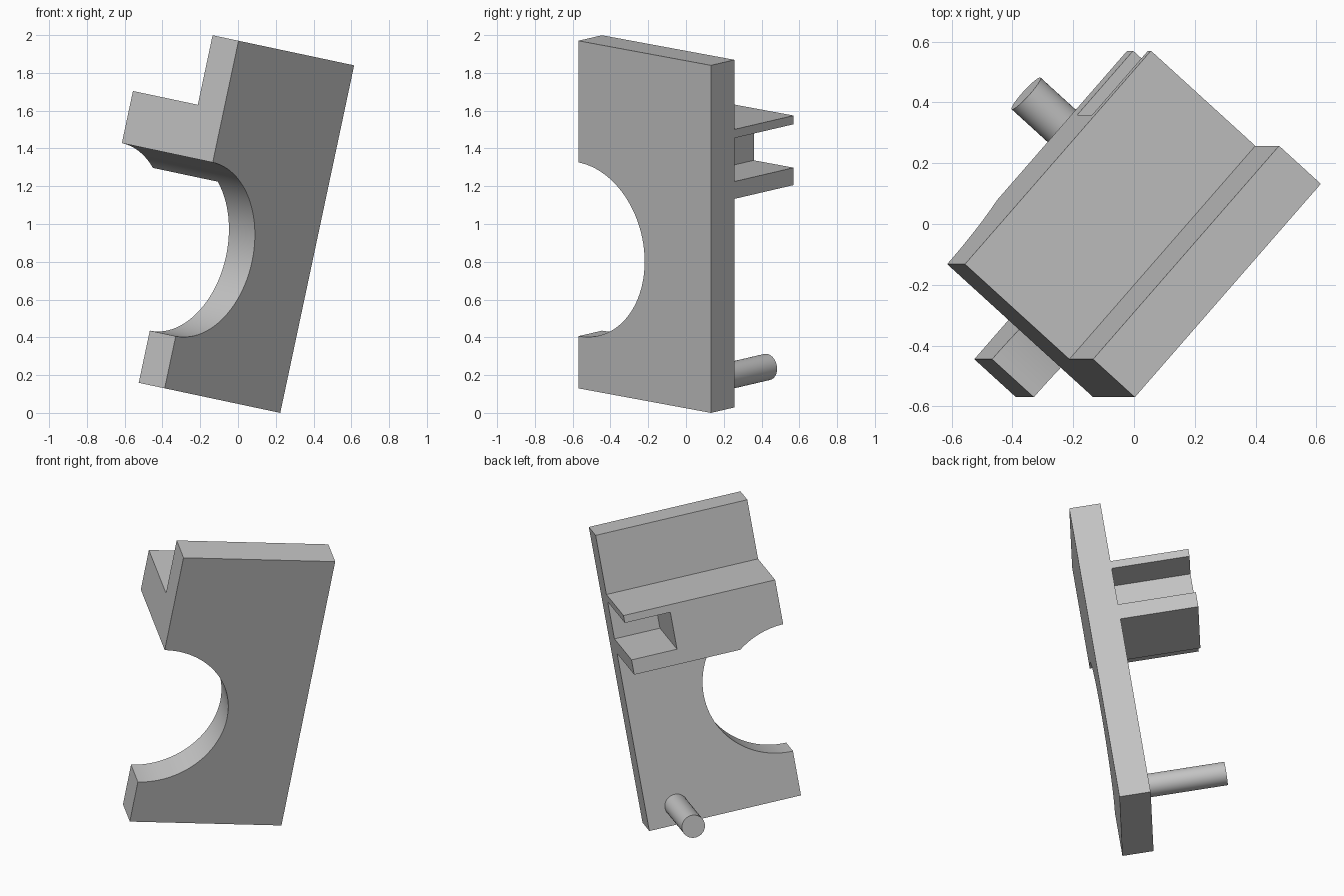
import bpy, bmesh
from math import sin, cos, acos, radians, pi
from mathutils import Matrix, Vector

cube = bpy.data.objects.get("Cube")
if cube:
    bpy.data.objects.remove(cube, do_unlink=True)

SIZE = 0.1881                      # one design unit
TILT = Matrix.Rotation(radians(12), 4, 'Y') @ Matrix.Rotation(radians(48.3), 4, 'Z')

grey = bpy.data.materials.new("plain grey")
grey.use_nodes = True
colour = (0.55, 0.55, 0.55, 1)
grey.diffuse_color = colour
grey.node_tree.nodes["Principled BSDF"].inputs["Base Color"].default_value = colour


def arc(cx, cz, radius, start, end, steps):
    """Points along a circular arc in the x-z plane."""
    angles = [start + (end - start) * i / steps for i in range(steps + 1)]
    return [(cx + radius * cos(a), cz + radius * sin(a)) for a in angles]


def extrude(name, outline, y0, y1):
    """Extrude an x-z outline from depth y0 to y1."""
    bm = bmesh.new()
    face = bm.faces.new([bm.verts.new((x, y0, z)) for x, z in outline])
    result = bmesh.ops.extrude_face_region(bm, geom=[face], use_keep_orig=True)
    moved = [g for g in result["geom"] if isinstance(g, bmesh.types.BMVert)]
    bmesh.ops.translate(bm, verts=moved, vec=(0, y1 - y0, 0))
    bmesh.ops.recalc_face_normals(bm, faces=bm.faces)
    bm.transform(TILT @ Matrix.Scale(SIZE, 4))
    mesh = bpy.data.meshes.new(name)
    bm.to_mesh(mesh)
    bm.free()
    mesh.materials.append(grey)
    obj = bpy.data.objects.new(name, mesh)
    bpy.context.collection.objects.link(obj)
    return obj


# Flat plate with a half-round notch in one long edge
notch = arc(0, 4, 2.5, -pi / 2, pi / 2, 48)
plate = extrude("plate", [(0, 0), (5, 0), (5, 10), (0, 10)] + notch[::-1], 0, 1)

# Rear rail with a slot at one end, its underside following the notch
rail_cut = arc(0, 4, 2.5, acos(0.6), pi / 2, 20)
rail = extrude("rear_rail", [(0, 8), (5, 8), (5, 7.75), (3.5, 7.75), (3.5, 6.5),
                             (5, 6.5), (5, 6)] + rail_cut, 1, 3.5)

# Round peg near the lower corner
peg = extrude("peg", arc(4, 0.625, 0.375, 0, 2 * pi, 40)[:-1], 1, 3.5)

# Centre the assembly and stand it on the ground
parts = [plate, rail, peg]
points = [v.co for p in parts for v in p.data.vertices]
low = [min(c[i] for c in points) for i in range(3)]
high = [max(c[i] for c in points) for i in range(3)]
shift = Vector((-(low[0] + high[0]) / 2, -(low[1] + high[1]) / 2, -low[2]))
for p in parts:
    p.data.transform(Matrix.Translation(shift))

# Smooth the round walls and keep the edges sharp
bpy.ops.object.select_all(action='DESELECT')
for p in parts:
    p.select_set(True)
bpy.context.view_layer.objects.active = plate
bpy.ops.object.shade_smooth_by_angle(angle=radians(30))
